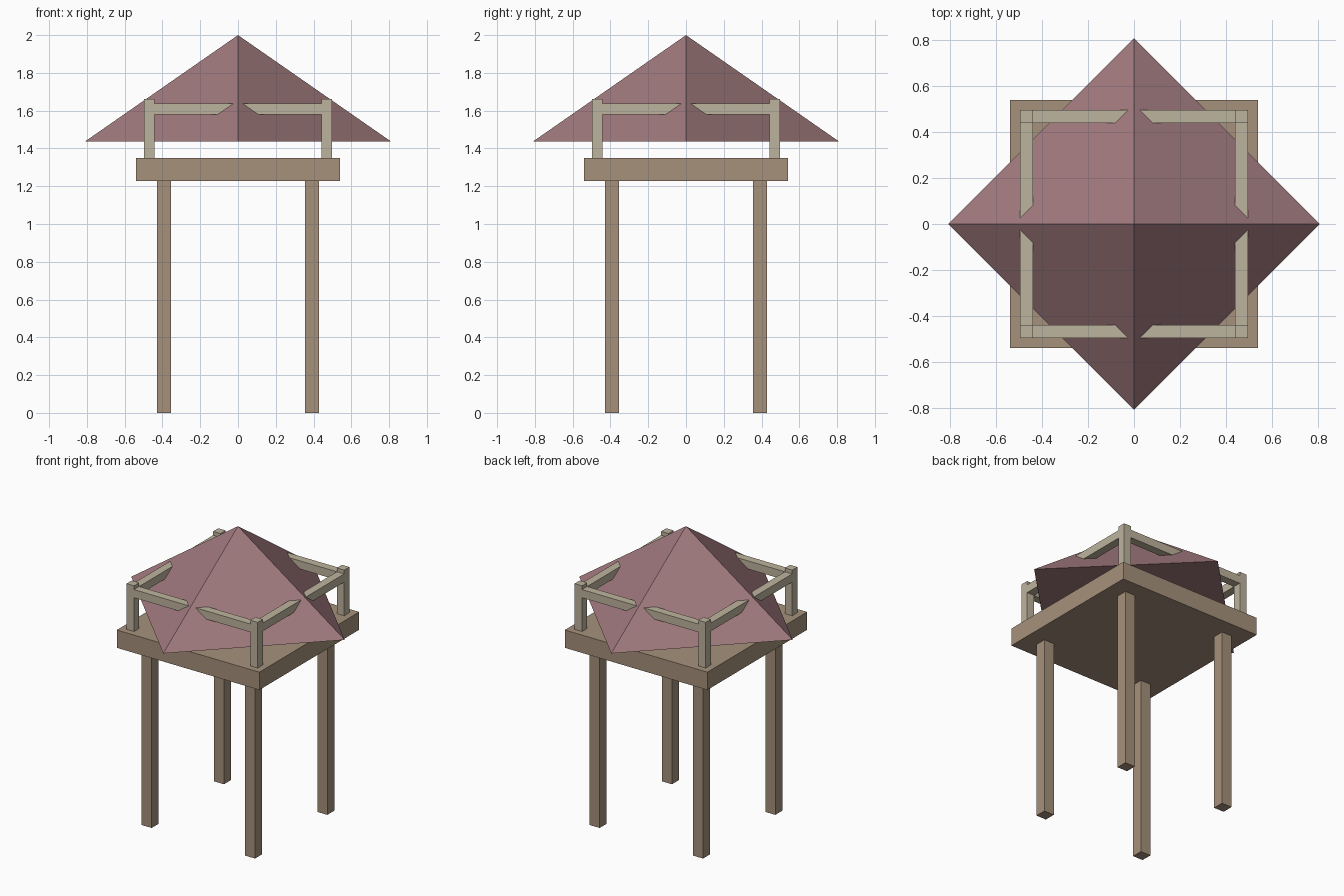
import bpy, bmesh

if "Cube" in bpy.data.objects:
    bpy.data.objects.remove(bpy.data.objects["Cube"])


def material(name, rgb):
    m = bpy.data.materials.new(name)
    lin = [((c / 255 + 0.055) / 1.055) ** 2.4 for c in rgb]
    m.diffuse_color = (*lin, 1)
    m.use_nodes = True
    m.node_tree.nodes["Principled BSDF"].inputs["Base Color"].default_value = m.diffuse_color
    return m


wood = material("brown wood", (166, 145, 123))
pale = material("pale wood", (190, 180, 157))
red = material("dusty red roof", (160, 121, 125))


def finish(name, bm, mat):
    mesh = bpy.data.meshes.new(name)
    bm.to_mesh(mesh)
    bm.free()
    mesh.materials.append(mat)
    obj = bpy.data.objects.new(name, mesh)
    bpy.context.collection.objects.link(obj)


def box(name, lo, hi, mat):
    bm = bmesh.new()
    bmesh.ops.create_cube(bm, size=1)
    for v in bm.verts:
        v.co = [(a + b) / 2 + c * (b - a) for a, b, c in zip(lo, hi, v.co)]
    finish(name, bm, mat)


# Platform
box("platform", (-0.541, -0.541, 1.228), (0.541, 0.541, 1.35), wood)

# Legs and railing posts at the four corners
IN, OUT = 0.441, 0.497
for sx, xn in ((-1, "left"), (1, "right")):
    for sy, yn in ((-1, "front"), (1, "back")):
        for part, a, b, z0, z1, mat in (("leg", 0.354, 0.43, 0, 1.228, wood),
                                        ("post", IN, OUT, 1.35, 1.663, pale)):
            xs, ys = sorted((sx * a, sx * b)), sorted((sy * a, sy * b))
            box(f"{yn}_{xn}_{part}", (xs[0], ys[0], z0), (xs[1], ys[1], z1), mat)

# Rails between posts, running through the roof
for s, xn, yn in ((-1, "left", "front"), (1, "right", "back")):
    a, b = sorted((s * IN, s * OUT))
    box(f"{yn}_rail", (-IN, a, 1.581), (IN, b, 1.637), pale)
    box(f"{xn}_rail", (a, -IN, 1.581), (b, IN, 1.637), pale)

# Four-sided pyramid roof with its corners on the axes
bm = bmesh.new()
ring = [bm.verts.new((x * 0.81, y * 0.81, 1.437)) for x, y in ((1, 0), (0, 1), (-1, 0), (0, -1))]
apex = bm.verts.new((0, 0, 2))
for i in range(4):
    bm.faces.new((ring[i], ring[(i + 1) % 4], apex))
bm.faces.new(ring[::-1])
finish("roof", bm, red)
